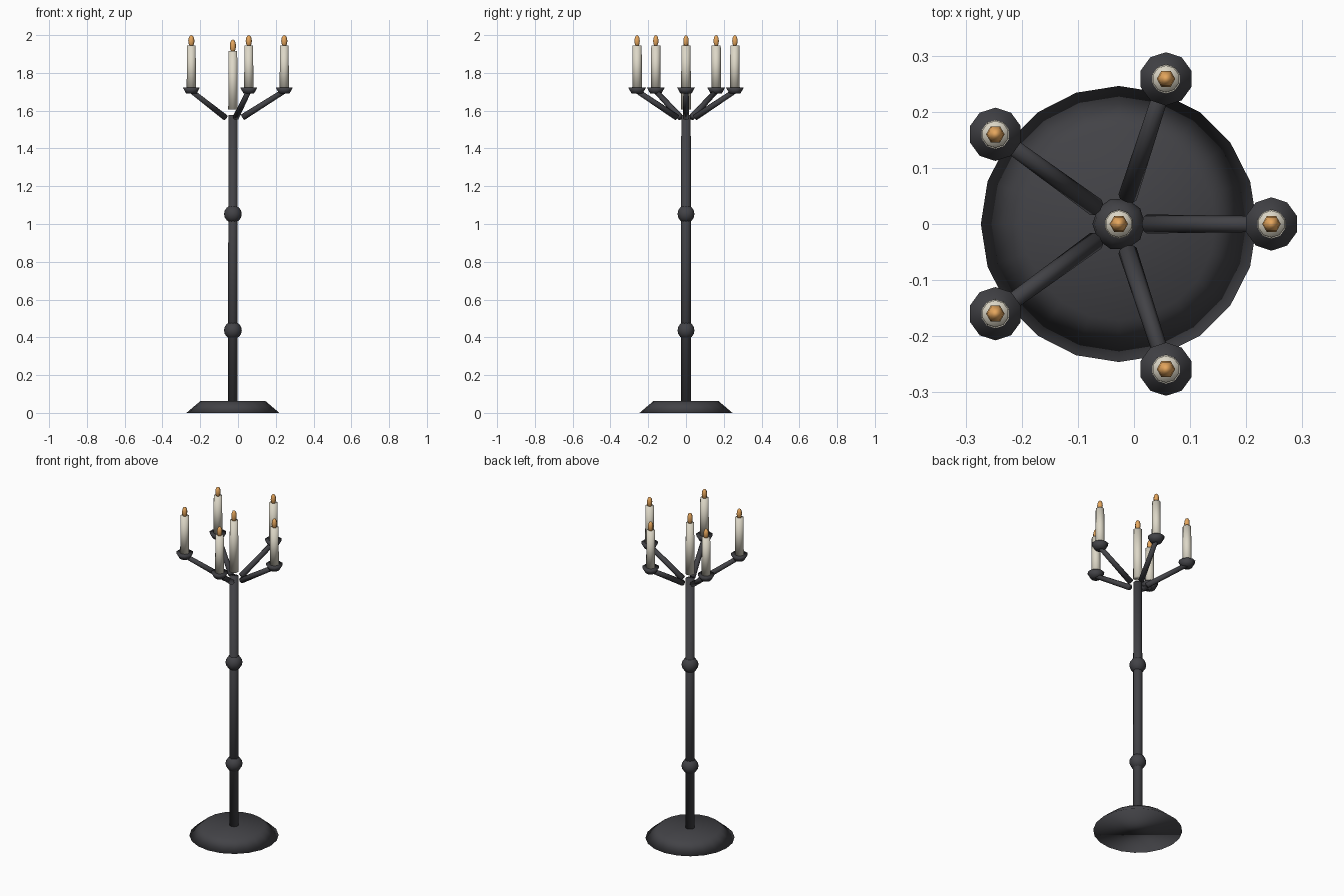
import bpy, math
from mathutils import Vector

if "Cube" in bpy.data.objects:
    bpy.data.objects.remove(bpy.data.objects["Cube"])

def material(name, rgb):
    m = bpy.data.materials.new(name)
    m.diffuse_color = (*rgb, 1)
    m.use_nodes = True
    m.node_tree.nodes["Principled BSDF"].inputs["Base Color"].default_value = m.diffuse_color
    return m

IRON = material("dark_iron", (0.055, 0.055, 0.062))
WAX = material("wax", (0.72, 0.68, 0.57))
FIRE = material("flame", (0.78, 0.38, 0.11))
CX = -0.027   # stand axis

def finish(name, mat):
    o = bpy.context.object
    o.name = name
    o.data.materials.append(mat)
    bpy.ops.object.shade_smooth()
    return o

def frustum(name, a, b, r1, r2, sides, mat):
    a, b = Vector(a), Vector(b)
    d = b - a
    bpy.ops.mesh.primitive_cone_add(vertices=sides, radius1=r1, radius2=r2,
                                    depth=d.length, location=(a + b) / 2)
    o = finish(name, mat)
    if math.hypot(d.x, d.y) > 1e-6:
        o.rotation_euler = d.to_track_quat('Z', 'Y').to_euler()
    return o

def ball(name, loc, r, rz, segs, rings, mat):
    bpy.ops.mesh.primitive_uv_sphere_add(segments=segs, ring_count=rings, radius=1,
                                         location=loc, rotation=(0, 0, math.pi / 2))
    finish(name, mat).scale = (r, r, rz)

def candle(tag, x, y, z0, z1, flame_top):
    frustum("candle_" + tag, (x, y, z0), (x, y, z1), 0.026, 0.024, 10, WAX)
    low = z1 - 0.008
    ball("flame_" + tag, (x, y, (low + flame_top) / 2), 0.0165,
         (flame_top - low) / 2, 6, 6, FIRE)

# Base, pole and knobs
frustum("base", (CX, 0, 0), (CX, 0, 0.063), 0.246, 0.172, 20, IRON)
frustum("pole", (CX, 0, 0.05), (CX, 0, 1.577), 0.027, 0.025, 10, IRON)
for i, z in enumerate((0.437, 1.053)):
    ball(f"knob_{i + 1}", (CX, 0, z), 0.047, 0.047, 10, 8, IRON)

# Centre candle
candle("centre", CX, 0, 1.607, 1.915, 1.977)

# Five arms, each with a cup and a candle
for i in range(5):
    t = i * math.tau / 5
    c, s = math.cos(t), math.sin(t)
    x, y = CX + 0.272 * c, 0.272 * s
    frustum(f"arm_{i + 1}", (CX + 0.05 * c, 0.05 * s, 1.564), (x, y, 1.704),
            0.017, 0.014, 8, IRON)
    frustum(f"cup_{i + 1}", (x, y, 1.69), (x, y, 1.723), 0.029, 0.0475, 10, IRON)
    candle(str(i + 1), x, y, 1.71, 1.946, 2.0)
